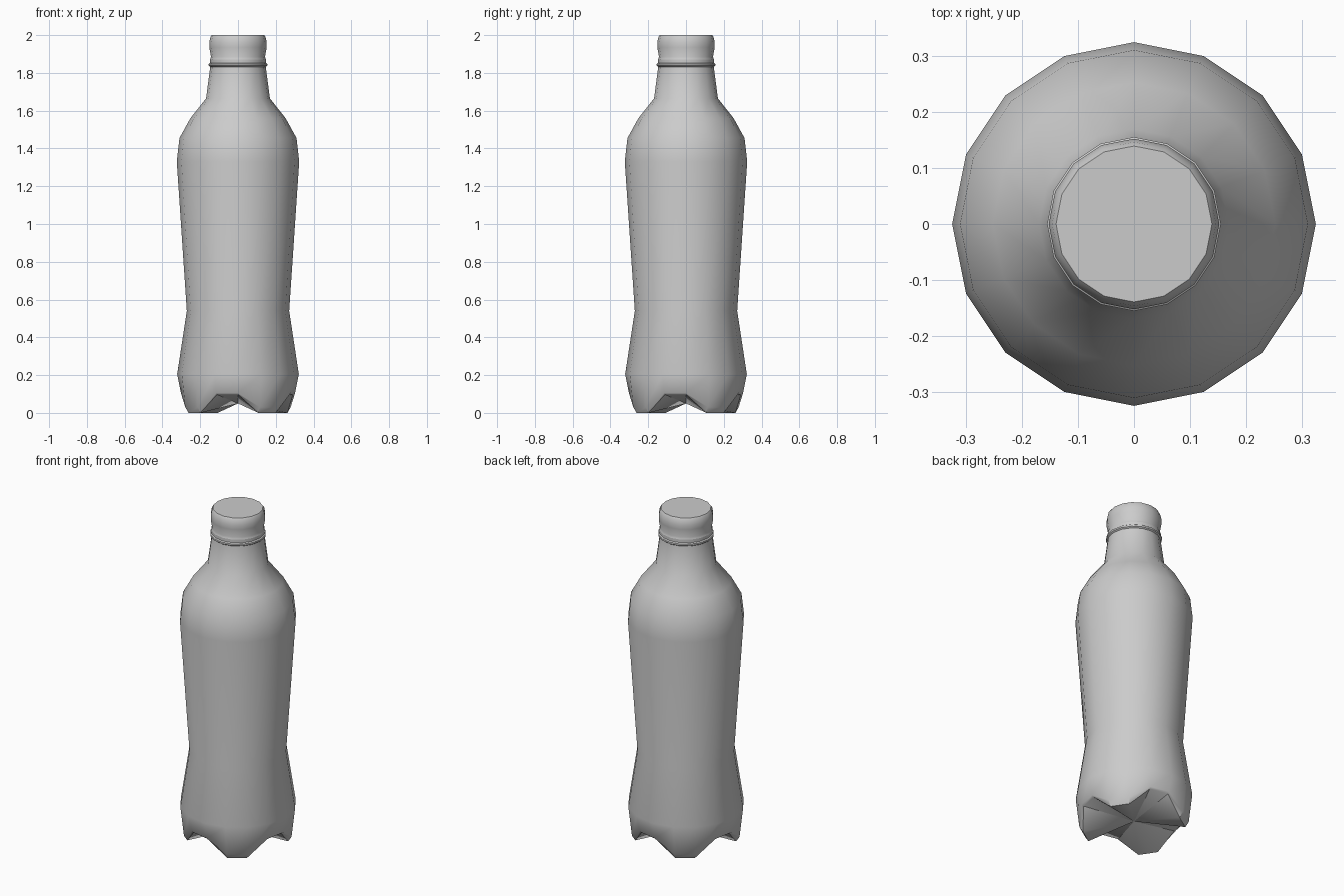
import bpy, bmesh, math

if "Cube" in bpy.data.objects:
    bpy.data.objects.remove(bpy.data.objects["Cube"])

SIDES = 16


def lathe(name, rings, bottom=None, close_top=False):
    """Skin rings; each ring is a function of side index giving (radius, z)."""
    bm = bmesh.new()
    loops = []
    for ring in rings:
        loop = []
        for i in range(SIDES):
            a = 2 * math.pi * i / SIDES
            r, z = ring(i)
            loop.append(bm.verts.new((r * math.cos(a), r * math.sin(a), z)))
        loops.append(loop)
    for lo, hi in zip(loops, loops[1:]):
        for i in range(SIDES):
            j = (i + 1) % SIDES
            bm.faces.new((lo[i], lo[j], hi[j], hi[i]))
    if bottom is not None:
        apex = bm.verts.new((0, 0, bottom))
        for i in range(SIDES):
            bm.faces.new((apex, loops[0][(i + 1) % SIDES], loops[0][i]))
    if close_top:
        bm.faces.new(loops[-1])
    mesh = bpy.data.meshes.new(name)
    bm.to_mesh(mesh)
    bm.free()
    obj = bpy.data.objects.new(name, mesh)
    bpy.context.collection.objects.link(obj)
    bpy.ops.object.select_all(action='DESELECT')
    obj.select_set(True)
    bpy.context.view_layer.objects.active = obj
    bpy.ops.object.shade_smooth_by_angle(angle=math.radians(38))
    return obj


def circle(r, z):
    return lambda i: (r, z)


def feet(down, up):
    # two sides down (foot), two sides up (notch), four times round
    return lambda i: down if i % 4 in (1, 2) else up


# Bottle body with four moulded feet, waist, shoulder and neck
body = [feet((0.283, 0.0), (0.290, 0.097)),
        feet((0.302, 0.03), (0.302, 0.105))]
body += [circle(r, z) for r, z in [
    (0.322, 0.205), (0.271, 0.54), (0.324, 1.33), (0.310, 1.455),
    (0.252, 1.56), (0.169, 1.665), (0.147, 1.832),
    # neck ring
    (0.155, 1.838), (0.155, 1.848), (0.148, 1.853), (0.148, 1.872)]]
lathe("bottle_body", body, bottom=0.05)

# Screw cap
cap = [circle(r, z) for r, z in [
    (0.148, 1.872), (0.143, 1.885), (0.152, 1.935), (0.152, 1.962),
    (0.146, 1.99), (0.139, 2.0)]]
lathe("cap", cap, close_top=True)
